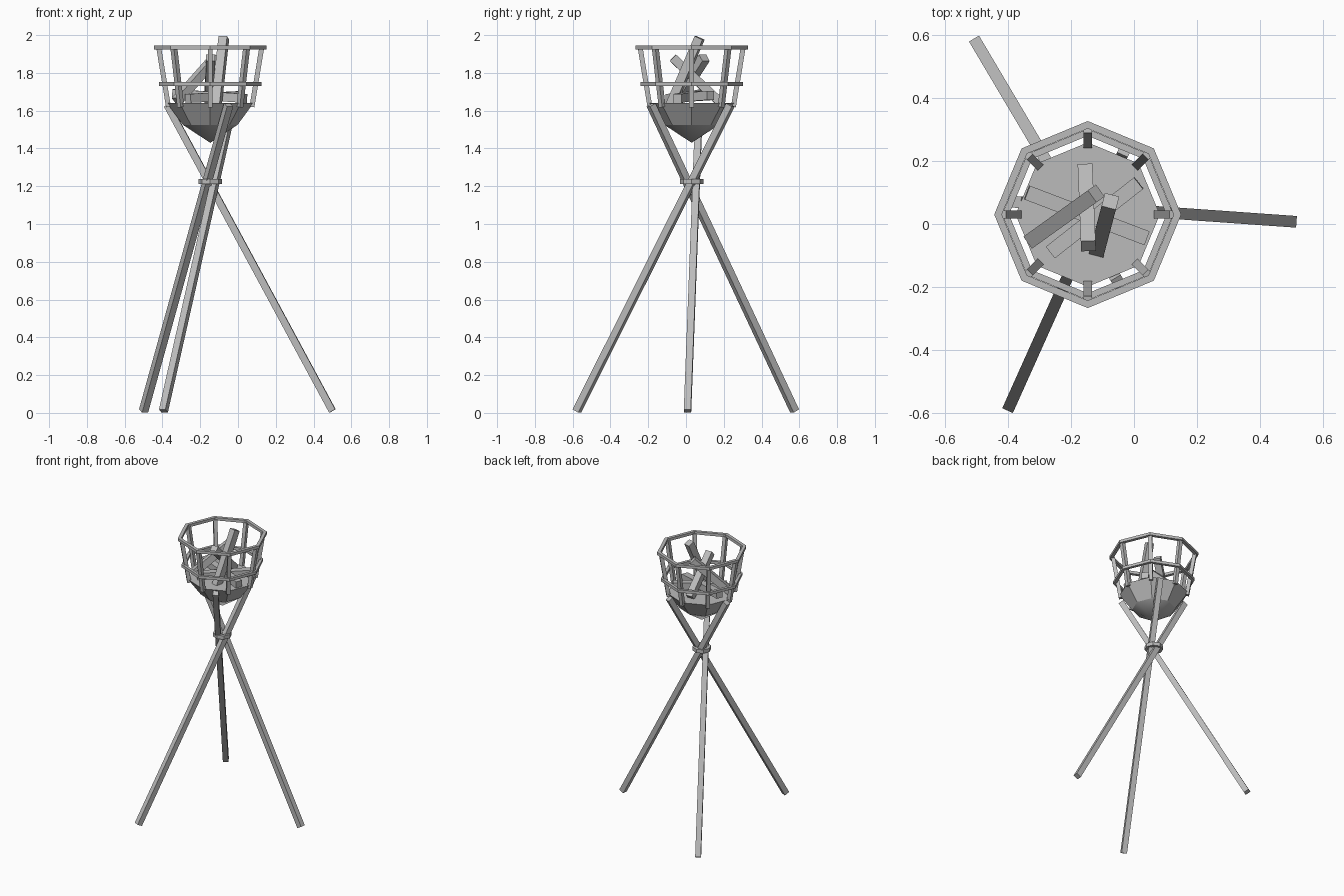
import bpy
import bmesh
import math
from mathutils import Vector, Matrix

cube = bpy.data.objects.get("Cube")
if cube:
    bpy.data.objects.remove(cube, do_unlink=True)

GREY = (0.5, 0.5, 0.5, 1.0)
metal = bpy.data.materials.new("plain grey")
metal.use_nodes = True
metal.diffuse_color = GREY
metal.node_tree.nodes["Principled BSDF"].inputs["Base Color"].default_value = GREY

CX, CY = -0.147, 0.03   # axis of the basket
SIDES = 8


def finish(name, bm):
    bmesh.ops.recalc_face_normals(bm, faces=bm.faces)
    mesh = bpy.data.meshes.new(name)
    bm.to_mesh(mesh)
    bm.free()
    mesh.materials.append(metal)
    obj = bpy.data.objects.new(name, mesh)
    bpy.context.collection.objects.link(obj)
    return obj


def beam(name, start, end, width):
    """Square bar between two points, one side kept level."""
    a, b = Vector(start), Vector(end)
    d = (b - a).normalized()
    u = d.cross(Vector((0, 0, 1))).normalized()
    v = d.cross(u)
    frame = Matrix((u, v, d)).transposed().to_4x4()
    size = Matrix.Diagonal((width, width, (b - a).length, 1))
    bm = bmesh.new()
    bmesh.ops.create_cube(bm, size=1, matrix=Matrix.Translation((a + b) / 2) @ frame @ size)
    return finish(name, bm)


def polar(r, z, i):
    t = math.tau * i / SIDES
    return Vector((CX + r * math.cos(t), CY + r * math.sin(t), z))


def lathe(bm, profile, closed=False):
    """Eight-sided sweep of a radius/height profile."""
    rows = [[bm.verts.new(polar(r, z, i)) for i in range(SIDES)] for r, z in profile]
    pairs = list(zip(rows, rows[1:]))
    if closed:
        pairs.append((rows[-1], rows[0]))
    for lo, hi in pairs:
        for i in range(SIDES):
            j = (i + 1) % SIDES
            bm.faces.new((lo[i], lo[j], hi[j], hi[i]))
    return rows


def ring(name, outer, z, width, height):
    inner, h = outer - width, height / 2
    bm = bmesh.new()
    lathe(bm, [(outer, z - h), (outer, z + h), (inner, z + h), (inner, z - h)], True)
    return finish(name, bm)


# Crossed tripod legs
beam("left_leg", (0.5, 0.008, 0.01), (-0.375, 0.07, 1.63), 0.037)
beam("front_leg", (-0.395, -0.578, 0.01), (-0.03, 0.235, 1.63), 0.037)
beam("back_leg", (-0.5, 0.575, 0.01), (-0.05, -0.185, 1.63), 0.037)

# Binding where the legs cross
ring("leg_binding", 0.062, 1.226, 0.025, 0.026)

# Fire bowl: flat-sided upper band, smooth pointed base, level top
bm = bmesh.new()
low, rim = lathe(bm, [(0.145, 1.525), (0.229, 1.64)])
bm.faces.new(rim)
tip = bm.verts.new((CX, CY, 1.43))
for i in range(SIDES):
    face = bm.faces.new((low[i], tip, low[(i + 1) % SIDES]))
    face.smooth = True
    bm.edges.get((low[i], low[(i + 1) % SIDES])).smooth = False
finish("fire_bowl", bm)

# Basket hoops and uprights
ring("upper_hoop", 0.297, 1.934, 0.024, 0.02)
ring("middle_hoop", 0.272, 1.741, 0.022, 0.02)
for i in range(SIDES):
    beam(f"basket_upright_{i + 1}", polar(0.221, 1.62, i), polar(0.272, 1.93, i), 0.026)

# Stacked logs
logs = [
    ((-0.115, -0.08, 1.63), (-0.075, 0.072, 1.985)),
    ((-0.155, 0.175, 1.65), (-0.145, -0.07, 1.88)),
    ((-0.325, -0.05, 1.65), (-0.12, 0.097, 1.88)),
    ((-0.34, 0.1, 1.69), (0.04, -0.045, 1.665)),
    ((-0.265, -0.09, 1.665), (0.015, 0.13, 1.68)),
]
for n, (start, end) in enumerate(logs):
    beam(f"log_{n + 1}", start, end, 0.047)
